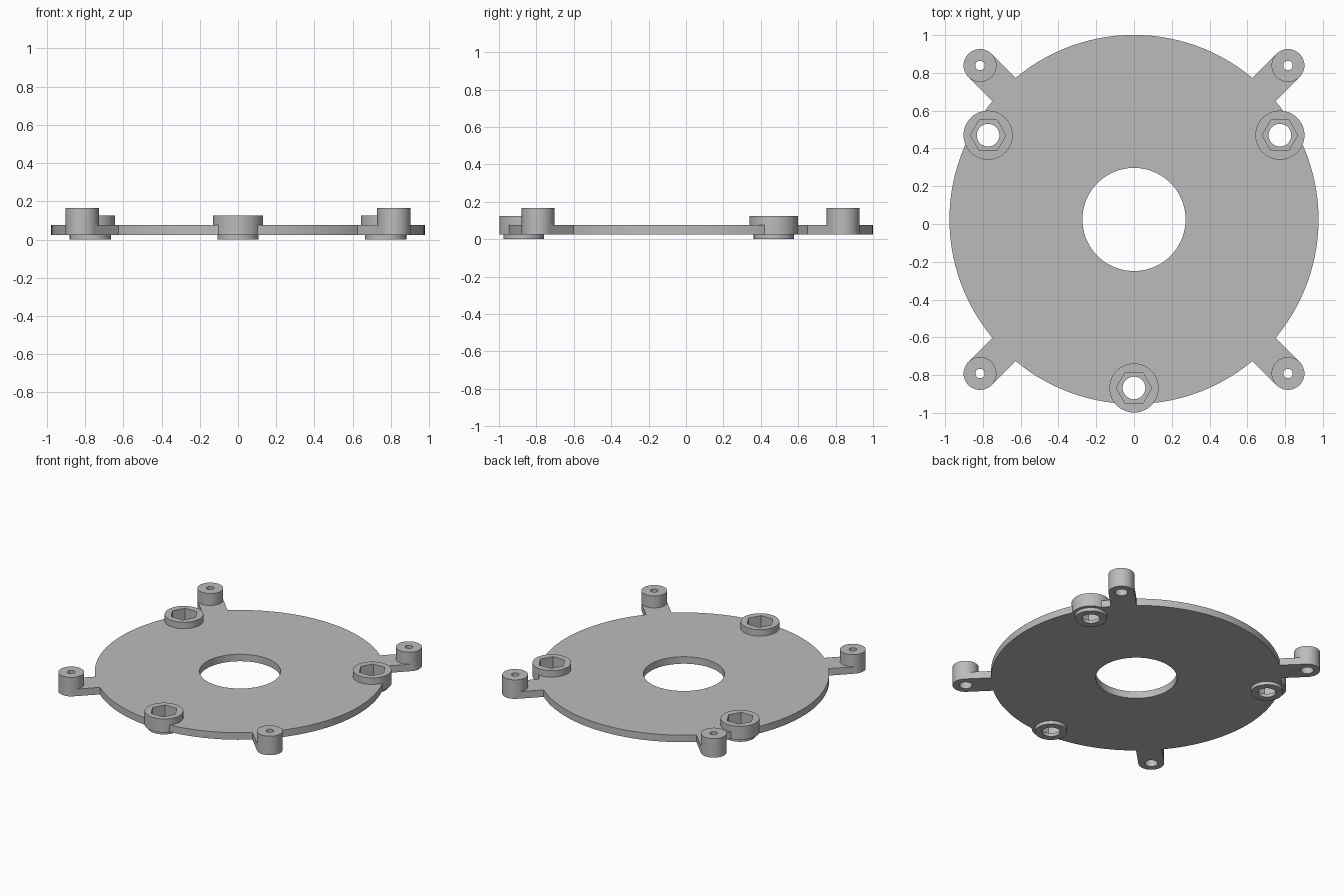
import bpy, bmesh, math
from mathutils import Vector

cube = bpy.data.objects.get("Cube")
if cube:
    bpy.data.objects.remove(cube, do_unlink=True)

grey = bpy.data.materials.new("matte grey")
grey.use_nodes = True
colour = (0.5, 0.5, 0.5, 1)
grey.diffuse_color = colour
grey.node_tree.nodes["Principled BSDF"].inputs["Base Color"].default_value = colour

CENTRE = Vector((0, 0.024))
BOTTOM, TOP = 0.025, 0.077


def prism(name, points, z0, z1):
    """Solid made by extruding a flat outline from z0 to z1."""
    bm = bmesh.new()
    face = bm.faces.new([bm.verts.new((x, y, z0)) for x, y in points])
    top = bmesh.ops.extrude_face_region(bm, geom=[face])["geom"]
    bmesh.ops.translate(bm, vec=(0, 0, z1 - z0),
                        verts=[v for v in top if isinstance(v, bmesh.types.BMVert)])
    bmesh.ops.recalc_face_normals(bm, faces=bm.faces)
    mesh = bpy.data.meshes.new(name)
    bm.to_mesh(mesh)
    bm.free()
    mesh.materials.append(grey)
    obj = bpy.data.objects.new(name, mesh)
    bpy.context.collection.objects.link(obj)
    return obj


def disc(name, centre, radius, z0, z1, sides=48):
    turn = math.tau / sides
    return prism(name, [(centre[0] + radius * math.cos(i * turn),
                         centre[1] + radius * math.sin(i * turn))
                        for i in range(sides)], z0, z1)


def combine(obj, tool, operation):
    """Apply one boolean and remove its tool."""
    mod = obj.modifiers.new("boolean", "BOOLEAN")
    mod.operation, mod.solver, mod.object = operation, "EXACT", tool
    bpy.ops.object.select_all(action="DESELECT")
    bpy.context.view_layer.objects.active = obj
    obj.select_set(True)
    bpy.ops.object.modifier_apply(modifier=mod.name)
    bpy.data.objects.remove(tool, do_unlink=True)


def polar(degrees, radius):
    a = math.radians(degrees)
    return CENTRE + Vector((math.cos(a), math.sin(a))) * radius


# Round plate with a central opening
plate = disc("base_plate", CENTRE, 0.977, BOTTOM, TOP, 128)
combine(plate, disc("opening", CENTRE, 0.273, -1, 1, 96), "DIFFERENCE")
parts = [plate]

# Four diagonal arms, each ending in a stepped-bore post
for side, angle in (("back_left", 45), ("back_right", 135),
                    ("front_right", 225), ("front_left", 315)):
    end, start = polar(angle, 1.153), polar(angle, 0.85)
    across = (end - start).orthogonal().normalized() * 0.087
    arm = prism("arm", [start - across, end - across, end + across, start + across],
                BOTTOM, TOP)
    combine(plate, arm, "UNION")
    combine(plate, disc("socket", end, 0.08, -1, 1), "DIFFERENCE")
    post = disc(side + "_post", end, 0.087, BOTTOM, 0.166)
    combine(post, disc("screw_hole", end, 0.025, -1, 1, 32), "DIFFERENCE")
    combine(post, disc("counterbore", end, 0.043, -1, 0.12, 32), "DIFFERENCE")
    parts.append(post)

# Three bosses with a lower collar, hexagonal pocket and through hole
for side, angle in (("left", 30), ("right", 150), ("front", 270)):
    spot = polar(angle, 0.892)
    combine(plate, disc("socket", spot, 0.122, -1, 1), "DIFFERENCE")
    boss = disc(side + "_nut_boss", spot, 0.13, BOTTOM, 0.125, 64)
    combine(boss, disc("collar", spot, 0.108, 0, 0.05, 64), "UNION")
    combine(boss, disc("bolt_hole", spot, 0.06, -1, 1), "DIFFERENCE")
    combine(boss, disc("nut_pocket", spot, 0.094, BOTTOM, 1, 6), "DIFFERENCE")
    parts.append(boss)

# Smooth the round walls and keep the rims crisp
bpy.ops.object.select_all(action="DESELECT")
for part in parts:
    part.select_set(True)
bpy.context.view_layer.objects.active = plate
bpy.ops.object.shade_smooth_by_angle(angle=math.radians(30))
